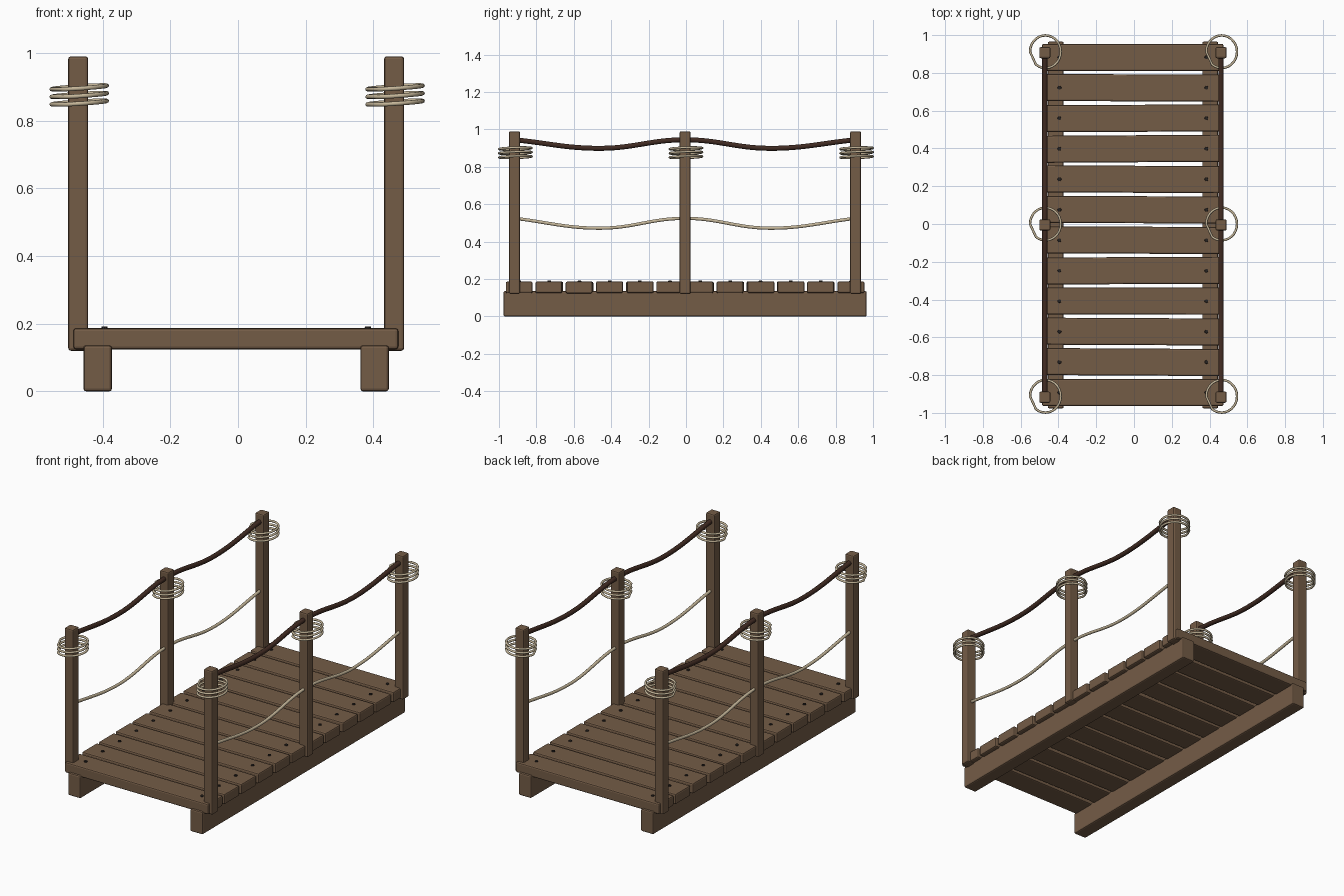
import bpy, bmesh, math, random
from mathutils import Matrix

if "Cube" in bpy.data.objects:
    bpy.data.objects.remove(bpy.data.objects["Cube"])

random.seed(4)
CX, CY = -0.0055, -0.005          # deck centre
POST_X = 0.4665
POST_Y = (CY - 0.912, CY, CY + 0.912)


def mat(name, rgb):
    m = bpy.data.materials.new(name)
    m.diffuse_color = (*rgb, 1)
    m.use_nodes = True
    m.node_tree.nodes["Principled BSDF"].inputs["Base Color"].default_value = m.diffuse_color
    return m


WOOD = mat("brown wood", (0.175, 0.107, 0.062))
DARK = mat("dark rope", (0.052, 0.024, 0.016))
TAN = mat("tan rope", (0.56, 0.47, 0.32))
IRON = mat("dark iron", (0.022, 0.018, 0.016))


def add_mesh(name, bm, material):
    me = bpy.data.meshes.new(name)
    bm.to_mesh(me)
    bm.free()
    me.materials.append(material)
    ob = bpy.data.objects.new(name, me)
    bpy.context.collection.objects.link(ob)
    return ob


def box(name, size, loc, bevel=0.008, yaw=0.0):
    bm = bmesh.new()
    bmesh.ops.create_cube(bm, size=1, matrix=Matrix.Diagonal((*size, 1)))
    ob = add_mesh(name, bm, WOOD)
    ob.location = loc
    ob.rotation_euler.z = yaw
    mod = ob.modifiers.new("soft edges", 'BEVEL')
    mod.width, mod.segments = bevel, 2
    return ob


def rope_curve(name, radius, material, res=3):
    cu = bpy.data.curves.new(name, 'CURVE')
    cu.dimensions = '3D'
    cu.bevel_depth, cu.bevel_resolution, cu.use_fill_caps = radius, res, True
    cu.materials.append(material)
    ob = bpy.data.objects.new(name, cu)
    bpy.context.collection.objects.link(ob)
    return cu


# deck planks, slightly uneven, with a nail head at each end
for i in range(12):
    y = CY + (i - 5.5) * 0.1613
    end = i in (0, 11)
    yaw = 0 if end else random.uniform(-0.007, 0.007)
    box(f"plank_{i + 1}", (0.96, 0.143, 0.062),
        (CX - 0.001, y, 0.156 + random.uniform(-0.001, 0.001)), 0.008, yaw)
    for side, s in (("left", -1), ("right", 1)):
        bm = bmesh.new()
        bmesh.ops.create_cone(bm, cap_ends=True, segments=10, radius1=0.011,
                              radius2=0.009, depth=0.012)
        nail = add_mesh(f"nail_{side}_{i + 1}", bm, IRON)
        nail.location = (CX + s * 0.389, y, 0.186)

# long beams, posts, hand ropes and rope lashings on both sides
for side, s in (("left", -1), ("right", 1)):
    box(f"beam_{side}", (0.084, 1.942, 0.136), (CX + s * 0.409, CY, 0.068))
    x = CX + s * POST_X
    for j, y in enumerate(POST_Y):
        box(f"post_{side}_{j + 1}", (0.059, 0.059, 0.87), (x, y, 0.555), 0.008)
        # three tilted loops, each closed by a straight cut on the left
        cu = rope_curve(f"lashing_{side}_{j + 1}", 0.0065, TAN, 2)
        for loop in range(3):
            sp = cu.splines.new('POLY')
            sp.points.add(24)
            for k, p in enumerate(sp.points):
                a = math.radians(232 + k * 308 / 24)
                p.co = (x + 0.003 + 0.0815 * math.cos(a),
                        y + 0.005 + 0.0865 * math.sin(a),
                        0.853 + 0.0225 * loop + 0.006 * math.cos(a - 0.5), 1)
            sp.use_cyclic_u = True

    # sagging ropes strung between the posts
    for name, high, low, radius, m in (("hand_rope", 0.945, 0.899, 0.014, DARK),
                                       ("lower_rope", 0.525, 0.472, 0.009, TAN)):
        sp = rope_curve(f"{name}_{side}", radius, m).splines.new('BEZIER')
        sp.bezier_points.add(4)
        for k, bp in enumerate(sp.bezier_points):
            bp.co = (x, CY + (k - 2) * 0.456, low if k % 2 else high)
            bp.handle_left_type = bp.handle_right_type = 'AUTO'
